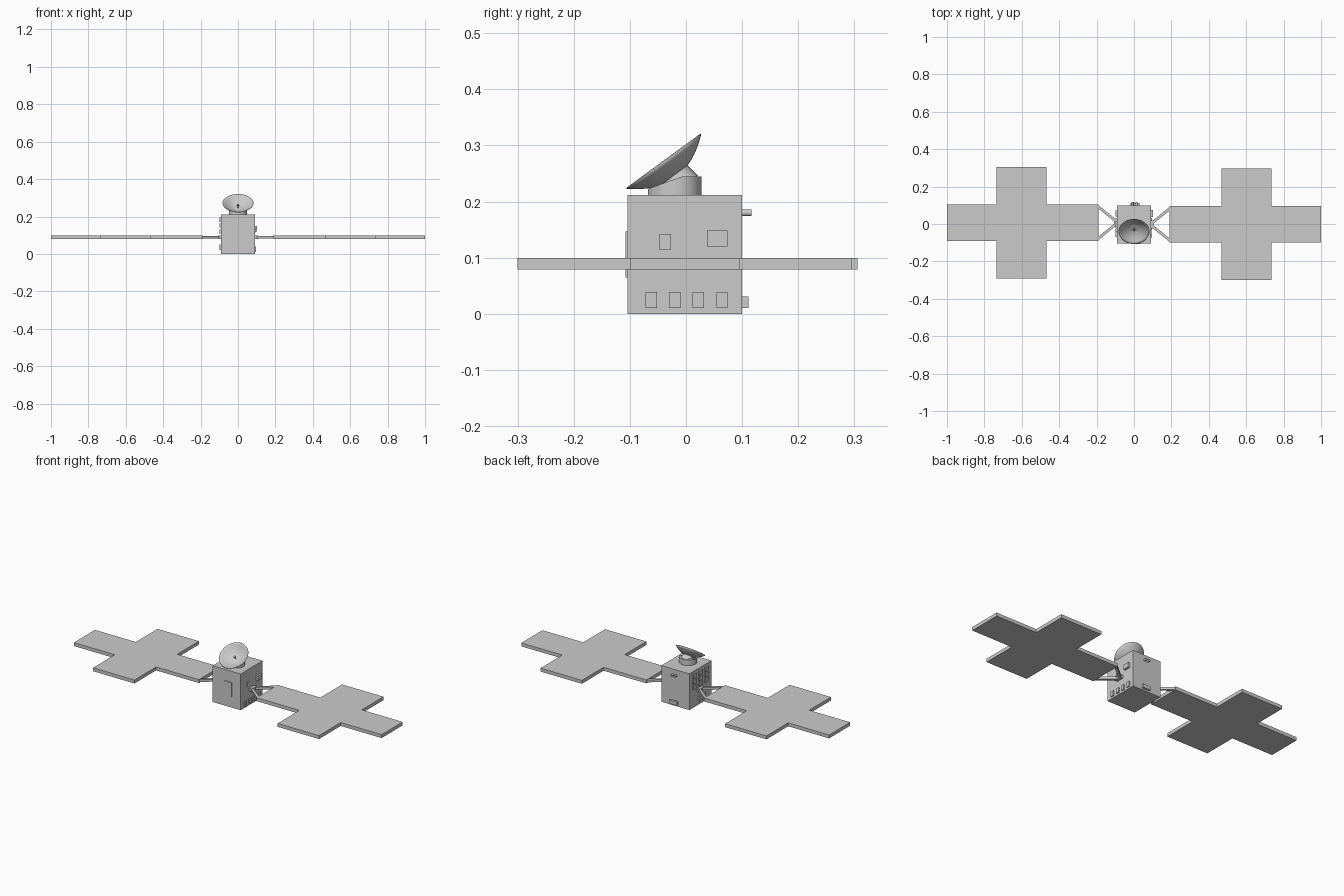
import bpy
import bmesh
import math
from mathutils import Vector, Matrix

if "Cube" in bpy.data.objects:
    bpy.data.objects.remove(bpy.data.objects["Cube"], do_unlink=True)

grey = bpy.data.materials.new("satin_grey")
grey.use_nodes = True
grey.diffuse_color = (0.6, 0.6, 0.6, 1)
grey.node_tree.nodes["Principled BSDF"].inputs["Base Color"].default_value = (0.6, 0.6, 0.6, 1)


def finish(name, bm, smooth=False):
    bmesh.ops.recalc_face_normals(bm, faces=bm.faces)
    mesh = bpy.data.meshes.new(name)
    bm.to_mesh(mesh)
    bm.free()
    mesh.materials.append(grey)
    obj = bpy.data.objects.new(name, mesh)
    bpy.context.collection.objects.link(obj)
    if smooth:
        bpy.ops.object.select_all(action="DESELECT")
        obj.select_set(True)
        bpy.context.view_layer.objects.active = obj
        bpy.ops.object.shade_smooth_by_angle(angle=math.radians(35))
    return obj


def box(name, lo, hi):
    lo, hi = Vector(lo), Vector(hi)
    bm = bmesh.new()
    bmesh.ops.create_cube(bm, size=1)
    bmesh.ops.scale(bm, vec=hi - lo, verts=bm.verts)
    bmesh.ops.translate(bm, vec=(lo + hi) / 2, verts=bm.verts)
    return finish(name, bm)


def rod_mesh(start, end, r1, r2=None, sides=32):
    start, end = Vector(start), Vector(end)
    axis = end - start
    turn = axis.to_track_quat("Z", "Y").to_matrix().to_4x4()
    bm = bmesh.new()
    bmesh.ops.create_cone(bm, cap_ends=True, segments=sides, radius1=r1,
                          radius2=r1 if r2 is None else r2, depth=axis.length,
                          matrix=Matrix.Translation((start + end) / 2) @ turn)
    return bm


def prism(name, outline, z0, z1):
    bm = bmesh.new()
    face = bm.faces.new([bm.verts.new((x, y, z0)) for x, y in outline])
    new = bmesh.ops.extrude_face_region(bm, geom=[face])["geom"]
    bmesh.ops.translate(bm, vec=(0, 0, z1 - z0),
                        verts=[v for v in new if isinstance(v, bmesh.types.BMVert)])
    return finish(name, bm)


# Main body
box("body", (-0.092, -0.104, 0), (0.09, 0.1, 0.212))

# Front hatch
box("front_hatch", (-0.015, -0.108, 0.065), (0.035, -0.1, 0.147))

# Equipment on the left side
box("left_sensor_box", (0.085, 0.037, 0.12), (0.102, 0.074, 0.148))
box("left_small_plate", (0.085, -0.047, 0.115), (0.094, -0.027, 0.142))
for i in range(4):
    y = -0.072 + i * 0.042
    box(f"left_lower_plate_{i + 1}", (0.085, y, 0.01), (0.096, y + 0.02, 0.039))

# Equipment on the right side
for row in range(3):
    for col in range(3):
        y, z = -0.07 + col * 0.055, 0.108 + row * 0.032
        box(f"right_plate_{row}_{col}", (-0.099, y, z), (-0.09, y + 0.032, z + 0.022))
box("right_lower_plate", (-0.1, -0.04, 0.022), (-0.09, 0.02, 0.05))

# Back box and nozzles
box("back_box", (-0.018, 0.095, 0.01), (0.03, 0.111, 0.031))
for name, x in (("right_nozzle", -0.007), ("left_nozzle", 0.014)):
    finish(name, rod_mesh((x, 0.095, 0.18), (x, 0.117, 0.18), 0.006, sides=16), True)

# Solar wings with their V-shaped yokes
for side, s, yc in (("left", 1, -0.0025), ("right", -1, 0.0075)):
    half = [(0.19, 0.0975), (0.467, 0.0975), (0.467, 0.298),
            (0.735, 0.298), (0.735, 0.0975), (1.0, 0.0975)]
    cross = half + [(x, -y) for x, y in reversed(half)]
    prism(f"{side}_solar_wing", [(s * x, yc + y) for x, y in cross], 0.079, 0.099)
    for end, k in (("front", -1), ("back", 1)):
        strut = [(0.098, 0.018), (0.195, 0.0975), (0.195, 0.078), (0.108, 0.008)]
        prism(f"{side}_{end}_strut", [(s * x, yc + k * y) for x, y in strut], 0.083, 0.097)
    prism(f"{side}_yoke_hub", [(s * x, yc + y) for x, y in
          ((0.085, -0.022), (0.085, 0.022), (0.108, 0.022), (0.108, -0.022))], 0.081, 0.099)

# Dish pedestal, trimmed at a slant under the dish
bm = rod_mesh((0, -0.02, 0.205), (0, -0.02, 0.245), 0.048, sides=40)
cut = bmesh.ops.bisect_plane(bm, geom=bm.verts[:] + bm.edges[:] + bm.faces[:],
                             plane_co=(0, -0.02, 0.24), plane_no=(0, -0.34, 0.94),
                             clear_outer=True)
bmesh.ops.holes_fill(bm, edges=[e for e in bm.edges if e.is_boundary])
finish("dish_pedestal", bm, True)

# Tilted dish: a parabola profile turned around its axis
axis = Vector((0, -0.59, 0.807)).normalized()
rim = Vector((0, -0.04, 0.272))
depth, radius = 0.035, 0.082
vertex = rim - axis * depth
bm = bmesh.new()
steps = 8
ring = [bm.verts.new((radius * i / steps, 0, depth * (i / steps) ** 2)) for i in range(steps + 1)]
edges = [bm.edges.new(pair) for pair in zip(ring, ring[1:])]
bmesh.ops.spin(bm, geom=ring + edges, cent=(0, 0, 0), axis=(0, 0, 1),
               angle=math.tau, steps=40, use_duplicate=False)
bmesh.ops.remove_doubles(bm, verts=bm.verts, dist=0.0001)
bm.transform(Matrix.Translation(vertex) @ axis.to_track_quat("Z", "Y").to_matrix().to_4x4())
dish = finish("dish", bm, True)
shell = dish.modifiers.new("shell", "SOLIDIFY")
shell.thickness = 0.002
shell.offset = 0

# Mount behind the dish and feed in front of it
finish("dish_mount", rod_mesh(vertex - axis * 0.022, vertex + axis * 0.004, 0.034, 0.03), True)
finish("feed_stem", rod_mesh(vertex, vertex + axis * 0.022, 0.002, sides=12), True)
finish("feed_tip", rod_mesh(vertex + axis * 0.018, vertex + axis * 0.025, 0.005, sides=16), True)
